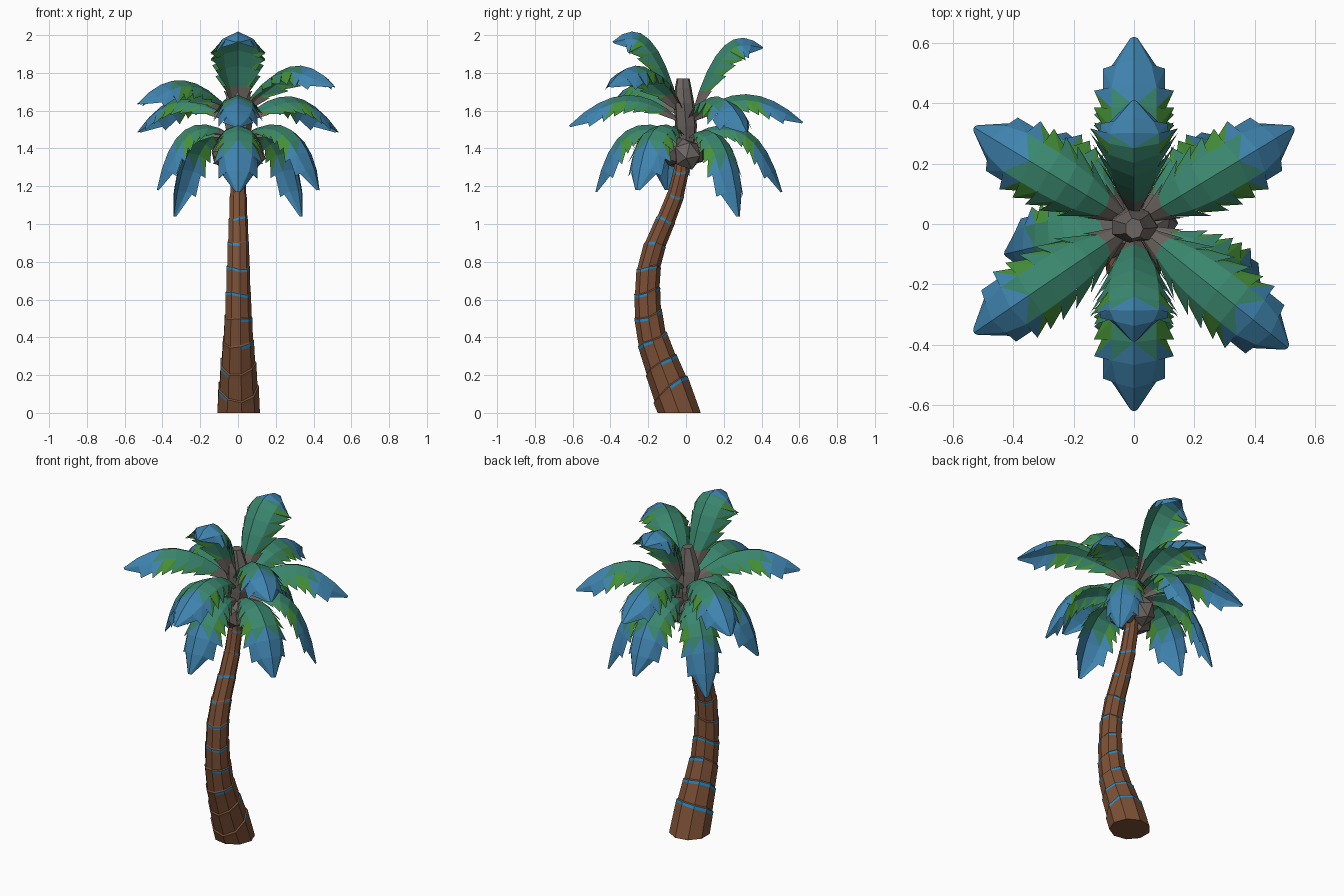
import bpy, bmesh, math, random
from mathutils import Vector

if "Cube" in bpy.data.objects:
    bpy.data.objects.remove(bpy.data.objects["Cube"])

random.seed(4)


def material(name, rgb):
    m = bpy.data.materials.new(name)
    m.diffuse_color = (*rgb, 1)
    m.use_nodes = True
    m.node_tree.nodes["Principled BSDF"].inputs["Base Color"].default_value = m.diffuse_color
    return m


BROWN = material("bark_brown", (0.20, 0.08, 0.036))
STRIPE = material("stripe_blue", (0.02, 0.26, 0.56))
GREY = material("husk_grey", (0.155, 0.133, 0.122))
TEAL = material("leaf_teal", (0.042, 0.24, 0.155))
GREEN = material("leaf_green", (0.06, 0.28, 0.038))
BLUE = material("leaf_tip_blue", (0.05, 0.23, 0.43))


def finish(name, bm, mats):
    me = bpy.data.meshes.new(name)
    bm.to_mesh(me)
    bm.free()
    for m in mats:
        me.materials.append(m)
    ob = bpy.data.objects.new(name, me)
    bpy.context.collection.objects.link(ob)
    return ob


def lerp_table(table, t):
    """Piecewise-linear lookup in rows of (t, values...)."""
    t = min(max(t, table[0][0]), table[-1][0])
    for a, b in zip(table, table[1:]):
        if t <= b[0]:
            k = (t - a[0]) / (b[0] - a[0])
            return [p + (q - p) * k for p, q in zip(a[1:], b[1:])]


# Curved trunk: stepped segments with thin broken blue bands (z, y, radius)
PATH = [(0, -0.036, 0.116), (0.12, -0.08, 0.107), (0.25, -0.13, 0.094), (0.4, -0.182, 0.08),
        (0.55, -0.205, 0.071), (0.7, -0.205, 0.064), (0.82, -0.19, 0.06), (0.95, -0.14, 0.054),
        (1.1, -0.07, 0.047), (1.25, -0.03, 0.041), (1.45, -0.01, 0.036)]
SIDES = 9


def trunk_ring(bm, z, grow, wave=0.0):
    y, r = lerp_table(PATH, z)
    ya, yb = lerp_table(PATH, z - 0.1)[0], lerp_table(PATH, z + 0.1)[0]
    tan = Vector((0, yb - ya, 0.2)).normalized() if z > 0.01 else Vector((0, 0, 1))
    side = Vector((1, 0, 0))
    back = tan.cross(side)
    tilt = max(0, 0.35 - 0.2 * z) if z > 0.01 else 0  # bands climb toward the back
    ring = []
    for i in range(SIDES):
        a = math.tau * i / SIDES
        d = side * math.cos(a) + back * math.sin(a)
        up = wave * math.sin(2 * a + z * 9) + tilt * r * math.sin(a)
        ring.append(bm.verts.new(Vector((0, y, z)) + d * r * grow + tan * up))
    return ring


bm = bmesh.new()
prev = trunk_ring(bm, 0, 1.0)
bm.faces.new(prev[::-1])
for k in range(10):
    z = 0.115 + 0.128 * k
    band_h = 0.018 - 0.007 * z
    for dz, grow, band in ((0, 1.03, False), (band_h, 1.05, True), (band_h + 0.006, 0.98, False)):
        ring = trunk_ring(bm, z + dz, grow, 0.01)
        for i in range(SIDES):
            j = (i + 1) % SIDES
            f = bm.faces.new((prev[i], prev[j], ring[j], ring[i]))
            f.material_index = 1 if band and random.random() < 0.62 else 0
        prev = ring
ring = trunk_ring(bm, 1.45, 1.0)
for i in range(SIDES):
    j = (i + 1) % SIDES
    bm.faces.new((prev[i], prev[j], ring[j], ring[i]))
bm.faces.new(ring)
finish("trunk", bm, [BROWN, STRIPE])

# Grey crown hub that the leaves grow from (z, y, x radius, y radius)
bm = bmesh.new()
prev = None
for z, y, rx, ry in ((1.38, 0, 0.045, 0.045), (1.52, 0, 0.075, 0.06), (1.64, -0.01, 0.08, 0.055),
                     (1.72, -0.015, 0.05, 0.045), (1.77, -0.015, 0.03, 0.035)):
    ring = [bm.verts.new((rx * math.cos(math.tau * i / 7), y + ry * math.sin(math.tau * i / 7), z))
            for i in range(7)]
    if prev:
        for i in range(7):
            bm.faces.new((prev[i], prev[(i + 1) % 7], ring[(i + 1) % 7], ring[i]))
    else:
        bm.faces.new(ring[::-1])
    prev = ring
bm.faces.new(prev)
finish("crown_hub", bm, [GREY])

# Coconuts hanging around the trunk top
for n in range(4):
    a = math.tau * n / 4 + 0.4
    bm = bmesh.new()
    bmesh.ops.create_icosphere(bm, subdivisions=1, radius=0.078)
    for v in bm.verts:
        v.co.z *= 1.15
    ob = finish("coconut_%d" % n, bm, [GREY])
    ob.location = (0.075 * math.cos(a), 0.055 * math.sin(a) - 0.015, 1.37 + 0.02 * (n % 2))
    ob.rotation_euler = (0.4 * math.sin(a), -0.4 * math.cos(a), a)

# Leaves: arched folded blades with saw-tooth edges
WIDTH = [(0, 0.02), (0.12, 0.06), (0.28, 0.108), (0.55, 0.122), (0.75, 0.12), (0.9, 0.088), (1, 0.012)]
SEG = 8


def leaf(name, tip, base_z, ctrl_z, reach=0.5, wide=1.0, droop=0.75):
    tip = Vector(tip)
    flat = Vector((tip.x, tip.y, 0))
    az = flat.normalized()
    side = Vector((-az.y, az.x, 0))
    p0 = az * 0.03 + Vector((0, 0, base_z))
    p1 = flat * reach + Vector((0, 0, ctrl_z))

    def frame(t):
        p = p0 * (1 - t) ** 2 + p1 * 2 * t * (1 - t) + tip * t * t
        tan = ((p1 - p0) * (1 - t) + (tip - p1) * t).normalized()
        return p, tan, tan.cross(side).normalized(), lerp_table(WIDTH, t)[0] * wide

    bm = bmesh.new()
    rows = [frame(i / SEG) for i in range(SEG + 1)]
    mid = [bm.verts.new(p) for p, _, _, _ in rows]
    for sgn in (-1, 1):
        inner = [bm.verts.new(p + side * sgn * w * 0.62 - up * w * droop * 0.35) for p, _, up, w in rows]

        def edge(i, grow, push):
            p, tan, up, w = rows[i]
            w *= grow
            return bm.verts.new(p + side * sgn * w - up * w * droop + tan * push)

        for i in range(SEG):
            # grey stalk, teal middle, green margin, blue tip
            core = 0 if i == 0 else 3 if i >= SEG - 2 else 1
            rim = 0 if i == 0 else 3 if i >= SEG - 2 else 2
            root = edge(i, 0.86 if i else 1, 0.008)
            point = edge(i + 1, 1.1, 0.02 if i < SEG - 1 else 0)
            for quad, m, strip in (((mid[i], mid[i + 1], inner[i + 1], inner[i]), core, 0),
                                   ((inner[i], inner[i + 1], point, root), rim, 1)):
                # split into triangles so the colour borders zigzag
                tris = ((quad[0], quad[1], quad[2]), (quad[0], quad[2], quad[3]))
                for k, t3 in enumerate(tris):
                    f = bm.faces.new(t3 if sgn < 0 else t3[::-1])
                    f.material_index = m
                    if i == SEG - 3 and k == 0:
                        f.material_index = 3
                    elif strip and i in (1, 2, 3) and k == 0:
                        f.material_index = 1
    bm.normal_update()
    if sum(f.normal.dot(Vector((0, 0, 1)) - az * 0.01) for f in bm.faces) < 0:
        bmesh.ops.reverse_faces(bm, faces=bm.faces[:])
    finish(name, bm, [GREY, TEAL, GREEN, BLUE])


# Upright pair
leaf("top_leaf_front", (0, -0.39, 1.965), 1.60, 2.17, 0.45, 1.1, 0.85)
leaf("top_leaf_back", (0, 0.41, 1.935), 1.58, 2.13, 0.45, 1.1, 0.85)
# Spreading middle ring
leaf("middle_leaf_front", (0, -0.62, 1.52), 1.55, 1.83)
leaf("middle_leaf_back", (0, 0.62, 1.54), 1.55, 1.83)
leaf("middle_leaf_right_front", (0.51, -0.41, 1.73), 1.60, 2.0, 0.55)
leaf("middle_leaf_left_front", (-0.53, -0.36, 1.64), 1.58, 1.91, 0.55)
for s, n in ((1, "right"), (-1, "left")):
    leaf("middle_leaf_%s_back" % n, (0.53 * s, 0.32, 1.49), 1.55, 1.83, 0.55)
    # Drooping lower ring, mirrored back pair
    leaf("low_leaf_%s_back" % n, (0.34 * s, 0.28, 1.04), 1.46, 1.63, 0.8, 0.9, 0.6)
leaf("low_leaf_right_front", (0.43, -0.26, 1.18), 1.47, 1.67, 0.78, 1.0, 0.6)
leaf("low_leaf_left_front", (-0.43, -0.10, 1.18), 1.47, 1.67, 0.78, 1.0, 0.6)
leaf("low_leaf_front", (0, -0.48, 1.17), 1.47, 1.67, 0.78, 1.0, 0.7)
leaf("low_leaf_back", (0, 0.51, 1.17), 1.47, 1.67, 0.75, 1.0, 0.7)
